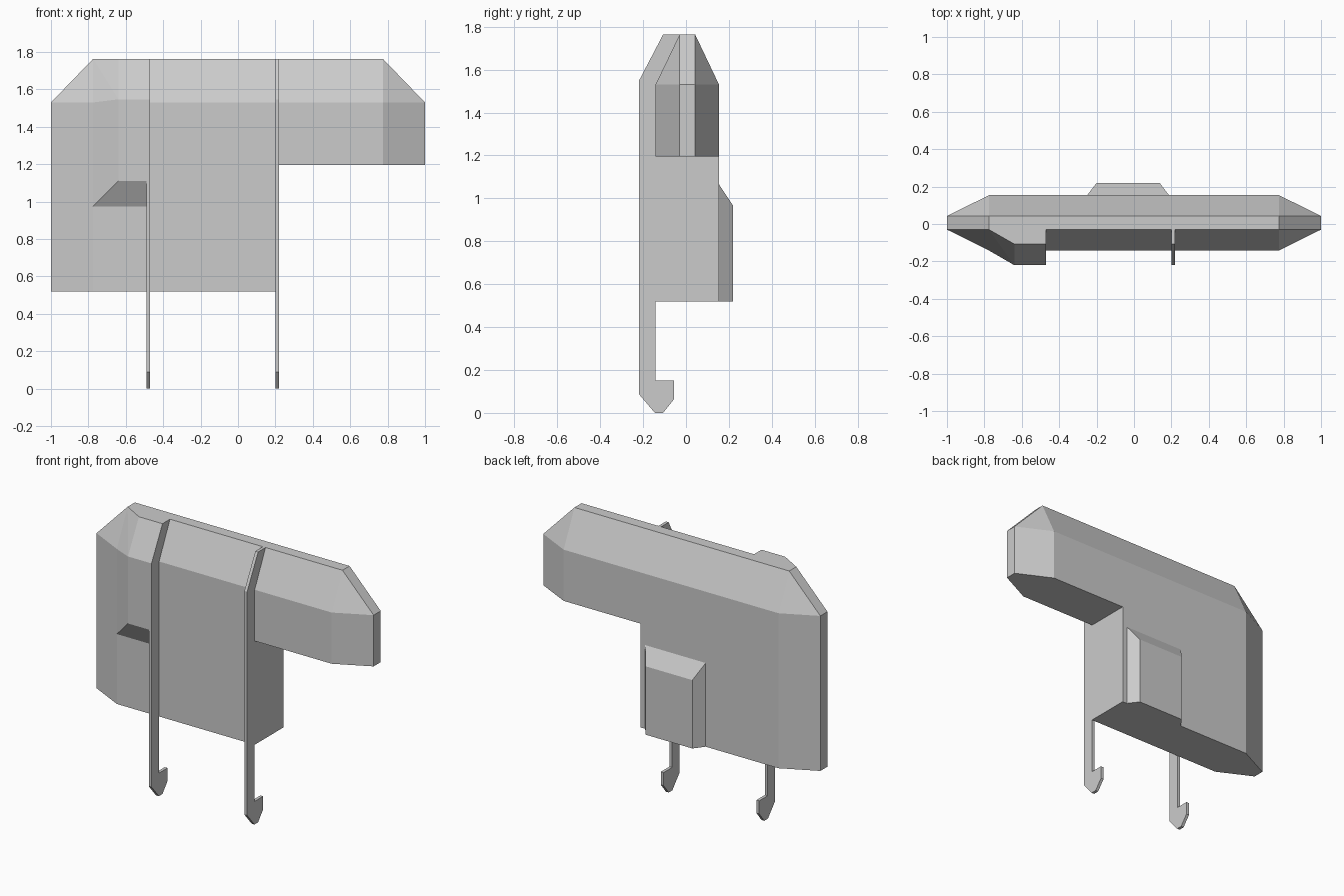
import bpy, bmesh
from math import radians

if "Cube" in bpy.data.objects:
    bpy.data.objects.remove(bpy.data.objects["Cube"])

grey = bpy.data.materials.new("light_grey")
grey.use_nodes = True
colour = (0.6, 0.6, 0.6, 1)
grey.diffuse_color = colour
grey.node_tree.nodes["Principled BSDF"].inputs["Base Color"].default_value = colour


def finish(name, bm):
    """Turn a bmesh into a named grey object."""
    bmesh.ops.recalc_face_normals(bm, faces=bm.faces)
    mesh = bpy.data.meshes.new(name)
    bm.to_mesh(mesh)
    bm.free()
    mesh.materials.append(grey)
    obj = bpy.data.objects.new(name, mesh)
    bpy.context.collection.objects.link(obj)
    return obj


def hull(name, points):
    """Flat-faced convex block around the given corners."""
    bm = bmesh.new()
    for p in points:
        bm.verts.new(p)
    res = bmesh.ops.convex_hull(bm, input=bm.verts)
    loose = [v for v in bm.verts if not v.link_faces]
    bmesh.ops.delete(bm, geom=loose, context='VERTS')
    bmesh.ops.dissolve_limit(bm, angle_limit=radians(0.5),
                             verts=bm.verts, edges=bm.edges)
    return finish(name, bm)


def extrude_x(name, profile, x0, x1):
    """Extrude a (y, z) outline along x."""
    bm = bmesh.new()
    face = bm.faces.new([bm.verts.new((x0, y, z)) for y, z in profile])
    res = bmesh.ops.extrude_face_region(bm, geom=[face])
    moved = [g for g in res["geom"] if isinstance(g, bmesh.types.BMVert)]
    bmesh.ops.translate(bm, verts=moved, vec=(x1 - x0, 0, 0))
    return finish(name, bm)


# Shared dimensions
TOP, SHOULDER, ARM, BASE = 1.763, 1.53, 1.196, 0.519
TIP, INNER = 1.0, 0.775
FRONT, BACK = -0.142, 0.154
RIDGE_F, RIDGE_B = -0.03, 0.043
NOTCH, OUT = 0.22, 0.22

# Main body: chamfered slab with the corner under the arm cut away
corners = []
for s in (-1, 1):
    for z in (BASE, SHOULDER):
        corners += [(s * INNER, FRONT, z), (s * INNER, BACK, z),
                    (s * TIP, RIDGE_F, z), (s * TIP, RIDGE_B, z)]
    corners += [(s * INNER, RIDGE_F, TOP), (s * INNER, RIDGE_B, TOP)]
body = hull("body", corners)
cutter = hull("notch_cutter", [(x, y, z) for x in (NOTCH, 1.5)
                               for y in (-1, 1) for z in (0, ARM)])
cutter.hide_render = True
cut = body.modifiers.new("notch", 'BOOLEAN')
cut.operation, cut.object, cut.solver = 'DIFFERENCE', cutter, 'EXACT'
bpy.context.view_layer.objects.active = body
bpy.ops.object.modifier_apply(modifier=cut.name)
bpy.data.objects.remove(cutter)

# Raised front housing with a sloping underside
x0, x1 = -0.64, -0.49
hull("front_housing", [
    (-INNER, FRONT, 0.975), (x1, FRONT, 0.975),
    (-INNER, FRONT, SHOULDER),
    (x0, -OUT, 1.11), (x1, -OUT, 1.11),
    (x0, -OUT, 1.547), (x1, -OUT, 1.547),
    (x0, -0.107, TOP), (x1, -0.107, TOP),
    (-INNER, RIDGE_F, TOP), (x1, RIDGE_F, TOP)])

# Raised back pad with chamfered sides and top
pad = []
for base_x, face_x in ((-0.25, -0.2), (0.187, 0.137)):
    pad += [(base_x, BACK, BASE), (base_x, BACK, 1.065),
            (face_x, OUT, BASE), (face_x, OUT, 0.965)]
hull("back_pad", pad)

# Two thin hooked straps
strap = [(RIDGE_F, TOP), (-0.107, TOP), (-OUT, 1.547), (-OUT, 0.088),
         (-0.145, 0), (-0.107, 0), (-0.055, 0.065), (-0.055, 0.15),
         (FRONT, 0.15), (FRONT, SHOULDER)]
for name, x in (("right_strap", -0.49), ("left_strap", 0.2)):
    extrude_x(name, strap, x, x + 0.02)
